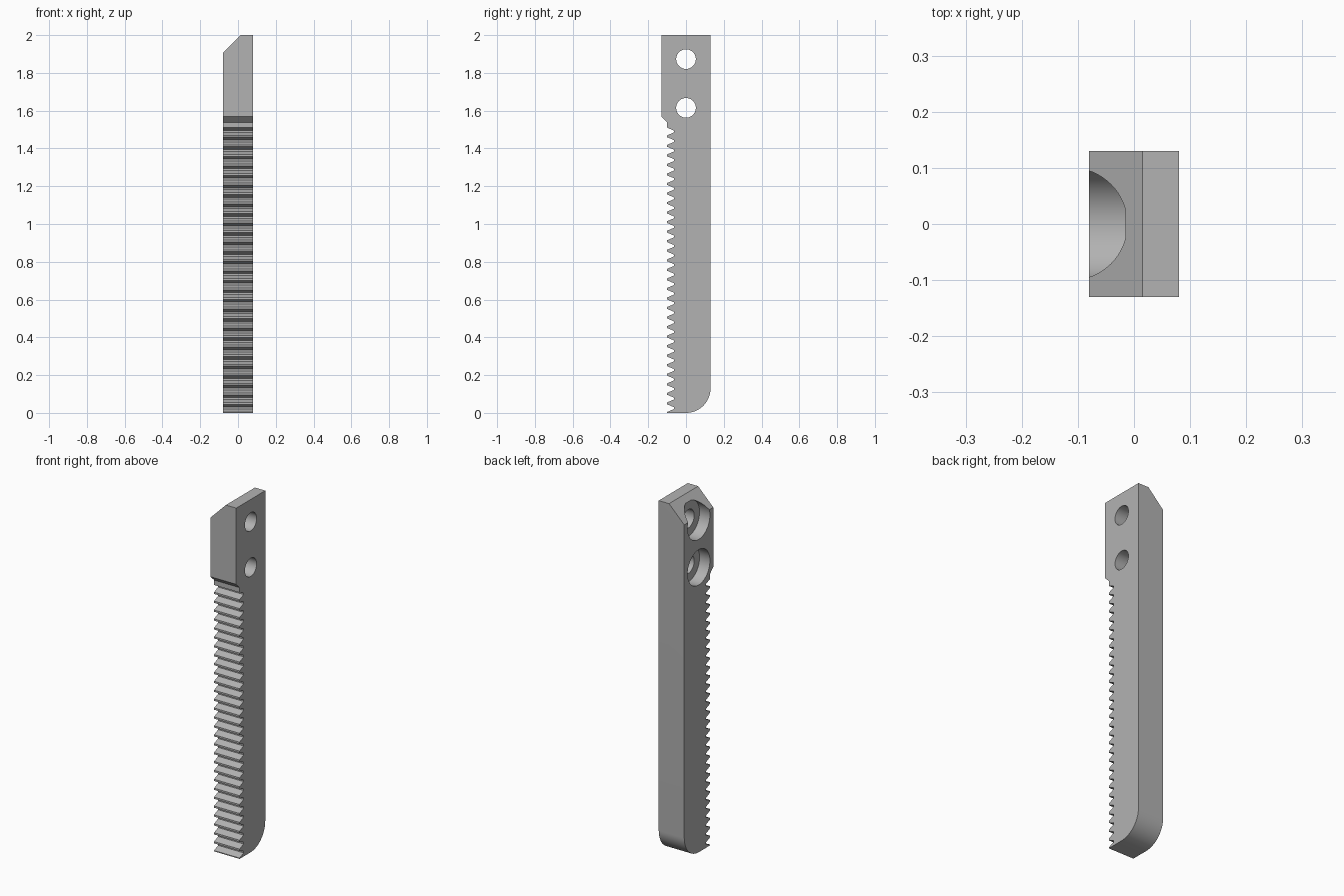
import bpy, bmesh, math
from mathutils import Matrix, Vector

if "Cube" in bpy.data.objects:
    bpy.data.objects.remove(bpy.data.objects["Cube"], do_unlink=True)

HALF_X, HALF_Y, TOP = 0.08, 0.13, 2.0
TEETH, PITCH, FLAT = 30, 0.0505, 0.005
TIP_Y, ROOT_Y = -0.1, -0.064
ROUND = 0.13

steel = bpy.data.materials.new("grey_steel")
steel.use_nodes = True
grey = (0.45, 0.45, 0.45, 1)
steel.diffuse_color = grey
steel.node_tree.nodes["Principled BSDF"].inputs["Base Color"].default_value = grey

# Side profile (y, z): rounded heel, straight back, head with bevelled step
profile = []
for i in range(17):
    a = math.pi / 2 * i / 16
    profile.append((HALF_Y - ROUND + ROUND * math.sin(a), ROUND - ROUND * math.cos(a)))
profile += [(HALF_Y, TOP), (-HALF_Y, TOP), (-HALF_Y, 1.568), (TIP_Y, 1.538)]

# Teeth, from the step down to the half tooth at the foot
for k in range(TEETH, 0, -1):
    tip, root = k * PITCH, (k - 0.5) * PITCH
    if k < TEETH:
        profile.append((TIP_Y, tip + FLAT))
    profile += [(TIP_Y, tip - FLAT), (ROOT_Y, root + FLAT), (ROOT_Y, root - FLAT)]
profile += [(TIP_Y, FLAT), (TIP_Y, 0)]

# Extrude the profile across the bar
bm = bmesh.new()
face = bm.faces.new([bm.verts.new((-HALF_X, y, z)) for y, z in profile])
ext = bmesh.ops.extrude_face_region(bm, geom=[face])
moved = [g for g in ext["geom"] if isinstance(g, bmesh.types.BMVert)]
bmesh.ops.translate(bm, vec=(2 * HALF_X, 0, 0), verts=moved)

# Slanted top corner
cut = bmesh.ops.bisect_plane(bm, geom=bm.verts[:] + bm.edges[:] + bm.faces[:],
                             plane_co=Vector((0.015, 0, TOP)),
                             plane_no=Vector((-1, 0, 1)), clear_outer=True)
rim = [g for g in cut["geom_cut"] if isinstance(g, bmesh.types.BMEdge)]
bmesh.ops.contextual_create(bm, geom=rim)
bmesh.ops.recalc_face_normals(bm, faces=bm.faces[:])
mesh = bpy.data.meshes.new("toothed_bar")
bm.to_mesh(mesh)
bm.free()
mesh.materials.append(steel)
bar = bpy.data.objects.new("toothed_bar", mesh)
bpy.context.collection.objects.link(bar)
bpy.context.view_layer.objects.active = bar
bar.select_set(True)


def drill(name, z, radius, x0, x1):
    """Cut a round hole along x between x0 and x1."""
    b = bmesh.new()
    place = Matrix.Translation(((x0 + x1) / 2, 0, z)) @ Matrix.Rotation(math.pi / 2, 4, "Y")
    bmesh.ops.create_cone(b, cap_ends=True, segments=64, radius1=radius,
                          radius2=radius, depth=x1 - x0, matrix=place)
    m = bpy.data.meshes.new(name)
    b.to_mesh(m)
    b.free()
    m.materials.append(steel)
    cutter = bpy.data.objects.new(name, m)
    cutter.hide_render = True
    bpy.context.collection.objects.link(cutter)
    mod = bar.modifiers.new(name, "BOOLEAN")
    mod.operation, mod.solver, mod.object = "DIFFERENCE", "EXACT", cutter
    bpy.ops.object.modifier_apply(modifier=name)
    bpy.data.objects.remove(cutter, do_unlink=True)


# Two screw holes with wide counterbores
for z in (1.873, 1.615):
    drill("screw_hole", z, 0.052, -0.3, 0.3)
    drill("counterbore", z, 0.1, -0.3, -0.015)

bpy.ops.object.shade_smooth_by_angle(angle=math.radians(30))
